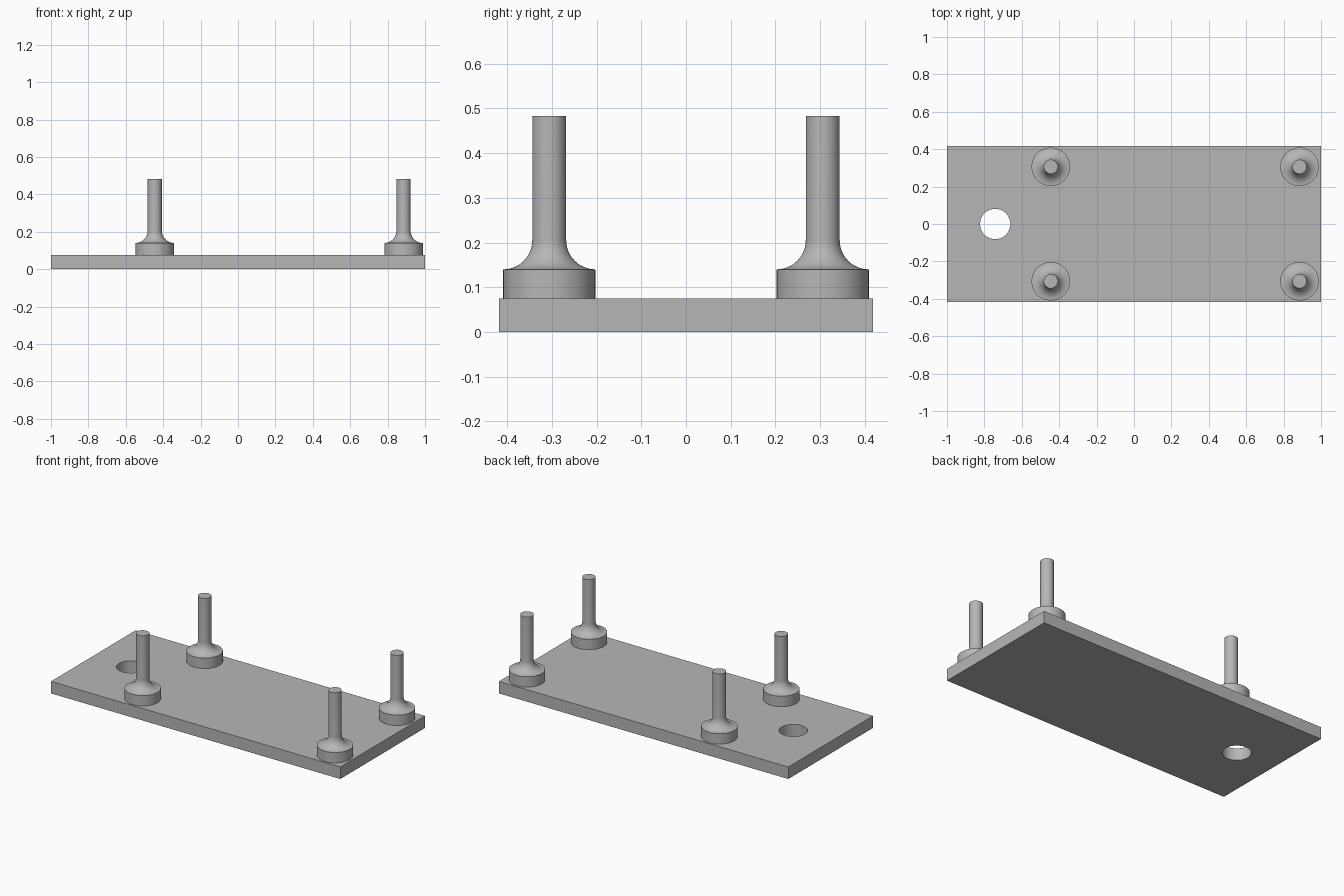
import bpy
import bmesh
from math import sin, cos, pi, radians

default = bpy.data.objects.get("Cube")
if default:
    bpy.data.objects.remove(default, do_unlink=True)

# Single grey material
grey = bpy.data.materials.new("plain_grey")
grey.use_nodes = True
GREY = (0.47, 0.47, 0.47, 1)
grey.diffuse_color = GREY
grey.node_tree.nodes["Principled BSDF"].inputs["Base Color"].default_value = GREY

PLATE_TOP = 0.075
SEGMENTS = 48


def smooth(obj):
    bpy.ops.object.select_all(action="DESELECT")
    obj.select_set(True)
    bpy.context.view_layer.objects.active = obj
    bpy.ops.object.shade_smooth_by_angle(angle=radians(30))


def lathe(name, profile):
    """Revolve an (radius, z) profile that starts and ends on the axis."""
    bm = bmesh.new()
    verts = [bm.verts.new((r, 0, z)) for r, z in profile]
    edges = [bm.edges.new(pair) for pair in zip(verts, verts[1:])]
    bmesh.ops.spin(bm, geom=verts + edges, cent=(0, 0, 0), axis=(0, 0, 1),
                   angle=2 * pi, steps=SEGMENTS, use_duplicate=False)
    bmesh.ops.remove_doubles(bm, verts=bm.verts, dist=0.0001)
    bmesh.ops.recalc_face_normals(bm, faces=bm.faces)
    mesh = bpy.data.meshes.new(name)
    bm.to_mesh(mesh)
    bm.free()
    mesh.materials.append(grey)
    return mesh


# Base plate with a round through hole near its right end
bpy.ops.mesh.primitive_cube_add(size=1, location=(0, 0, PLATE_TOP / 2))
plate = bpy.context.object
plate.name = "base_plate"
plate.scale = (2, 0.836, PLATE_TOP)
bpy.ops.object.transform_apply(location=True, rotation=False, scale=True)
plate.data.materials.append(grey)

bpy.ops.mesh.primitive_cylinder_add(vertices=SEGMENTS, radius=0.081, depth=0.3,
                                    location=(-0.742, 0, PLATE_TOP / 2))
cutter = bpy.context.object
cutter.name = "hole_cutter"
cutter.hide_render = True
cutter.data.materials.append(grey)

hole = plate.modifiers.new("hole", "BOOLEAN")
hole.operation = "DIFFERENCE"
hole.solver = "EXACT"
hole.object = cutter
bpy.context.view_layer.objects.active = plate
bpy.ops.object.modifier_apply(modifier=hole.name)
bpy.data.objects.remove(cutter, do_unlink=True)
smooth(plate)

# Post: round foot, concave fillet, slim pin
FOOT_R, PIN_R = 0.103, 0.038
FOOT_TOP, PIN_TOP = 0.14, 0.483
FILLET = FOOT_R - PIN_R
profile = [(0, PLATE_TOP), (FOOT_R, PLATE_TOP)]
for i in range(13):
    a = pi / 2 * i / 12
    profile.append((FOOT_R - FILLET * sin(a), FOOT_TOP + FILLET * (1 - cos(a))))
profile += [(PIN_R, PIN_TOP), (0, PIN_TOP)]
post_mesh = lathe("post", profile)

# Four posts in a rectangle
for side_x, x in (("right", -0.445), ("left", 0.885)):
    for side_y, y in (("front", -0.306), ("back", 0.306)):
        post = bpy.data.objects.new(f"post_{side_y}_{side_x}", post_mesh)
        post.location = (x, y, 0)
        bpy.context.collection.objects.link(post)
smooth(post)
